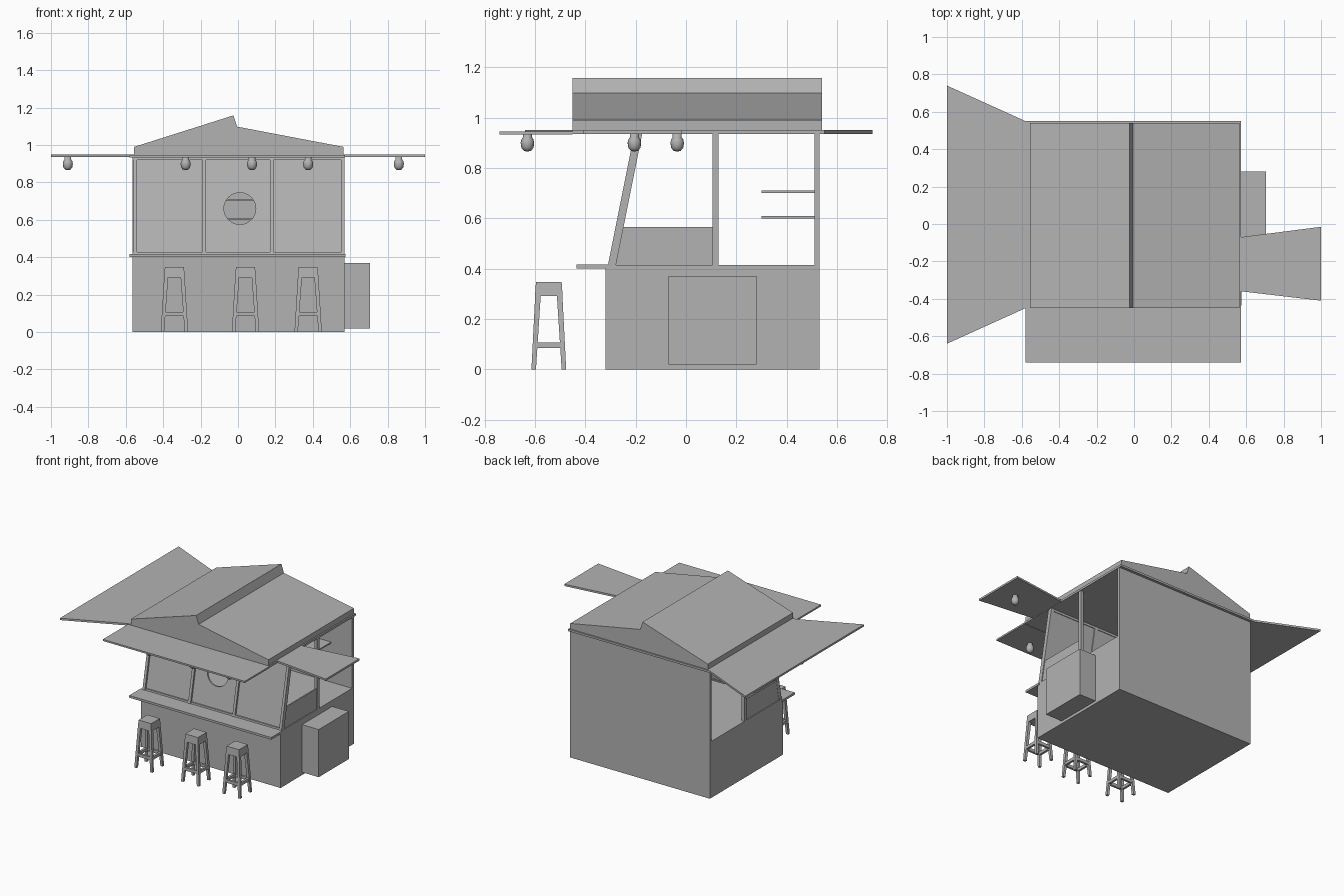
import bpy, bmesh, math
from mathutils import Vector, Matrix

cube = bpy.data.objects.get("Cube")
if cube:
    bpy.data.objects.remove(cube)

grey = bpy.data.materials.new("plain grey")
grey.use_nodes = True
COLOUR = (0.45, 0.45, 0.45, 1)
grey.diffuse_color = COLOUR
grey.node_tree.nodes["Principled BSDF"].inputs["Base Color"].default_value = COLOUR


def finish(name, bm):
    bmesh.ops.recalc_face_normals(bm, faces=bm.faces)
    mesh = bpy.data.meshes.new(name)
    bm.to_mesh(mesh)
    bm.free()
    mesh.materials.append(grey)
    obj = bpy.data.objects.new(name, mesh)
    bpy.context.scene.collection.objects.link(obj)
    return obj


def add_prism(bm, outline, offset):
    """Extrude a closed 3D outline along an offset."""
    face = bm.faces.new([bm.verts.new(p) for p in outline])
    top = bmesh.ops.extrude_face_region(bm, geom=[face])["geom"]
    verts = [v for v in top if isinstance(v, bmesh.types.BMVert)]
    bmesh.ops.translate(bm, verts=verts, vec=offset)


def prism(name, outline, offset):
    bm = bmesh.new()
    add_prism(bm, outline, offset)
    return finish(name, bm)


def box(name, x, y, z):
    rect = [(x[0], y[0], z[0]), (x[1], y[0], z[0]), (x[1], y[1], z[0]), (x[0], y[1], z[0])]
    return prism(name, rect, (0, 0, z[1] - z[0]))


def slab(name, plan, z0, z1):
    return prism(name, [(x, y, z0) for x, y in plan], (0, 0, z1 - z0))


def side_profile(name, x0, x1, points):
    return prism(name, [(x0, y, z) for y, z in points], (x1 - x0, 0, 0))


LEFT, RIGHT, BACK = -0.565, 0.57, 0.53
SILL, EAVE = 0.415, 0.935

# Body
box("counter_base", (LEFT, RIGHT), (-0.32, BACK), (0, SILL))
box("counter_ledge", (-0.58, RIGHT + 0.005), (-0.435, -0.3), (0.4, SILL + 0.001))
box("back_wall", (LEFT, RIGHT), (0.51, BACK), (SILL, EAVE))
box("side_cabinet", (RIGHT, 0.705), (-0.07, 0.28), (0.02, 0.37))


# Leaning front: y of its outer face at a height
def lean(z):
    return -0.31 + (z - SILL) * 0.2


def front_strip(name, x0, x1, z0, z1, near, far):
    return side_profile(name, x0, x1, [(lean(z0) + near, z0), (lean(z0) + far, z0),
                                       (lean(z1) + far, z1), (lean(z1) + near, z1)])


for x in (-0.56, -0.19, 0.17, 0.55):
    front_strip("front_post", x, x + 0.02, SILL, EAVE, 0, 0.032)
front_strip("front_top_rail", LEFT, RIGHT, 0.92, EAVE, 0.004, 0.03)
front_strip("front_bottom_rail", LEFT, RIGHT, SILL, 0.427, 0.004, 0.03)
panel = front_strip("front_panel", -0.55, 0.56, SILL, EAVE, 0.014, 0.026)

# Round opening in the front panel
bm = bmesh.new()
bmesh.ops.create_cone(bm, cap_ends=True, segments=32, radius1=0.085, radius2=0.085, depth=0.4,
                      matrix=Matrix.Translation((0.01, lean(0.66), 0.66))
                      @ Matrix.Rotation(math.pi / 2, 4, "X"))
cutter = finish("opening_cutter", bm)
cutter.hide_render = True
cutter.hide_viewport = True
cut = panel.modifiers.new("opening", "BOOLEAN")
cut.operation = "DIFFERENCE"
cut.solver = "EXACT"
cut.object = cutter

# Side posts and low side screens
for x in (LEFT, RIGHT - 0.022):
    box("side_post", (x, x + 0.022), (0.105, 0.13), (SILL, EAVE))
    side_profile("side_screen", x + 0.006, x + 0.016,
                 [(-0.28, SILL), (0.105, SILL), (0.105, 0.565), (-0.25, 0.565)])

# Shelves on the back wall
for z in (0.605, 0.705):
    box("shelf", (-0.4, 0.4), (0.3, 0.51), (z - 0.005, z + 0.005))

# Roof and awnings
box("roof_slab", (-0.58, 0.573), (-0.45, 0.55), (EAVE, 0.95))
gable = [(-0.555, 0.95), (-0.555, 0.99), (-0.025, 1.158), (-0.005, 1.098), (0.563, 0.99), (0.563, 0.95)]
prism("stepped_roof", [(x, -0.45, z) for x, z in gable], (0, 0.99, 0))
box("front_awning", (-0.58, 0.573), (-0.74, -0.45), (0.933, 0.945))
slab("left_hand_awning", [(-1, 0.74), (-1, -0.64), (-0.58, -0.45), (-0.58, 0.55)], 0.936, 0.95)
slab("right_hand_awning", [(1, -0.015), (1, -0.41), (0.573, -0.36), (0.573, -0.07)], 0.936, 0.95)

# Hanging bulbs, turned from a profile
bulb_profile = [(0, 0.865), (0.014, 0.868), (0.024, 0.88), (0.027, 0.9), (0.024, 0.913),
                (0.018, 0.922), (0.018, 0.935), (0, 0.935)]
for x, y in ((-0.28, -0.63), (0.075, -0.63), (0.375, -0.63), (0.86, -0.205), (-0.91, -0.035)):
    bm = bmesh.new()
    verts = [bm.verts.new((r, 0, z)) for r, z in bulb_profile]
    edges = [bm.edges.new(pair) for pair in zip(verts, verts[1:])]
    bmesh.ops.spin(bm, geom=verts + edges, axis=(0, 0, 1), cent=(0, 0, 0),
                   angle=2 * math.pi, steps=16, use_duplicate=False)
    bmesh.ops.remove_doubles(bm, verts=bm.verts, dist=0.0005)
    bmesh.ops.translate(bm, verts=bm.verts, vec=(x, y, 0))
    bulb = finish("bulb", bm)
    for face in bulb.data.polygons:
        face.use_smooth = True


# Stools: tapered seat block, splayed legs and low rails
def add_taper(bm, low, high):
    """Join two square sections, each given as (x, y, z, half size)."""
    rings = [[bm.verts.new((x + h * i, y + h * j, z)) for i, j in ((-1, -1), (1, -1), (1, 1), (-1, 1))]
             for x, y, z, h in (low, high)]
    bm.faces.new(rings[0])
    bm.faces.new(rings[1])
    for k in range(4):
        n = (k + 1) % 4
        bm.faces.new((rings[0][k], rings[0][n], rings[1][n], rings[1][k]))


for cx in (-0.34, 0.04, 0.375):
    cy = -0.545
    bm = bmesh.new()
    add_taper(bm, (cx, cy, 0.292, 0.055), (cx, cy, 0.348, 0.051))
    for i in (-1, 1):
        for j in (-1, 1):
            add_taper(bm, (cx + i * 0.064, cy + j * 0.06, 0, 0.009),
                      (cx + i * 0.044, cy + j * 0.043, 0.295, 0.011))
        for along_x in (True, False):
            half = Vector((0.054, 0.008, 0)) if along_x else Vector((0.008, 0.054, 0))
            mid = Vector((cx, cy, 0.085)) + (Vector((0, i * 0.055, 0)) if along_x
                                             else Vector((i * 0.058, 0, 0)))
            corners = [mid + Vector((half.x * a, half.y * b, 0))
                       for a, b in ((-1, -1), (1, -1), (1, 1), (-1, 1))]
            add_prism(bm, corners, (0, 0, 0.022))
    finish("stool", bm)
